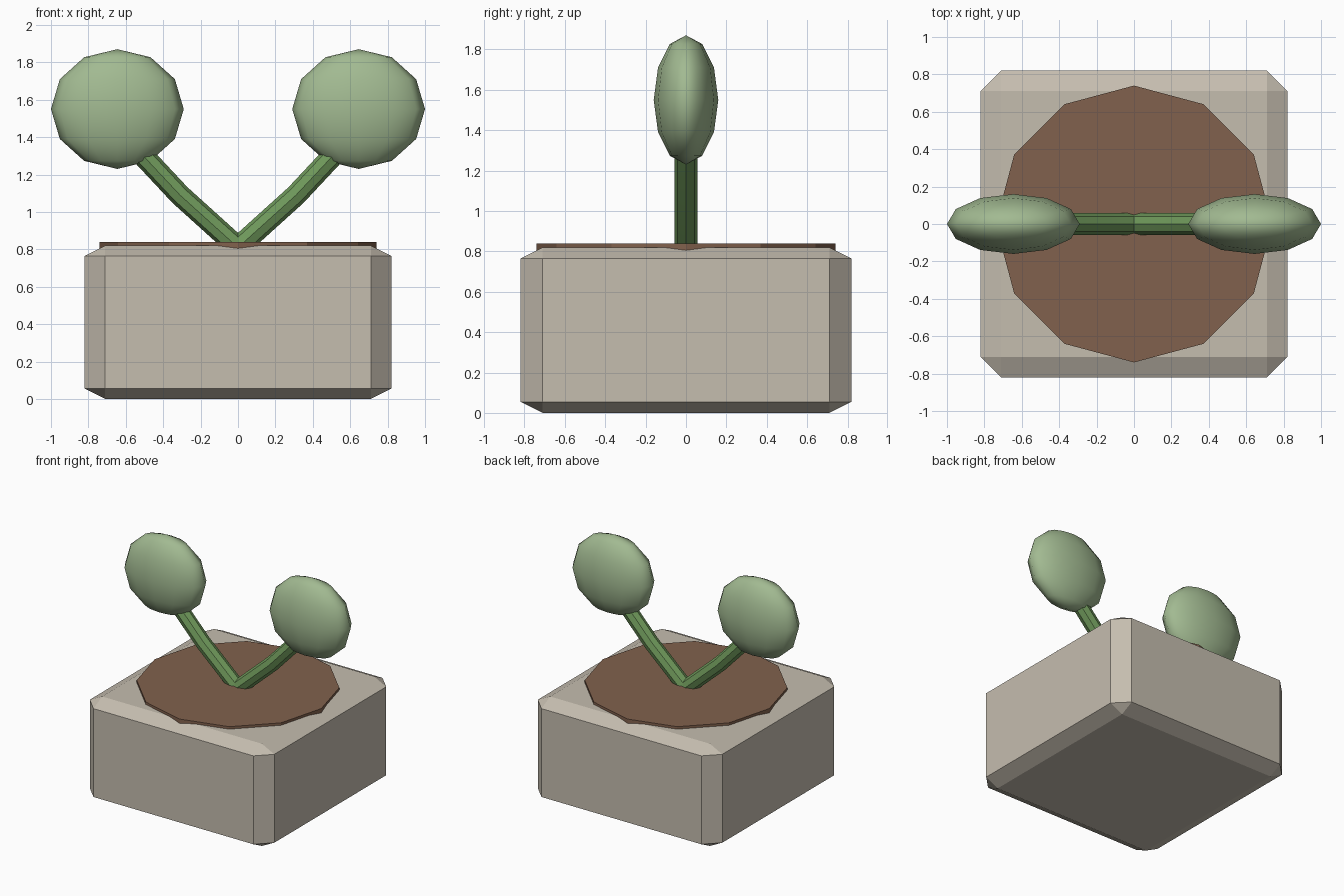
import bpy
import math

cube = bpy.data.objects.get("Cube")
if cube:
    bpy.data.objects.remove(cube, do_unlink=True)


def material(name, rgb):
    mat = bpy.data.materials.new(name)
    mat.use_nodes = True
    color = (*rgb, 1)
    mat.diffuse_color = color
    mat.node_tree.nodes["Principled BSDF"].inputs["Base Color"].default_value = color
    return mat


def finish(name, mat, smooth=False):
    obj = bpy.context.object
    obj.name = name
    obj.data.materials.append(mat)
    if smooth:
        bpy.ops.object.shade_smooth_by_angle(angle=math.radians(40))
    return obj


stone = material("warm stone", (0.56, 0.51, 0.43))
earth = material("brown soil", (0.22, 0.12, 0.074))
stem_green = material("stem green", (0.16, 0.32, 0.105))
leaf_green = material("pale leaf green", (0.36, 0.49, 0.285))

# Square planter: chamfered cube, then flattened so the chamfers flatten too
bpy.ops.mesh.primitive_cube_add(size=1.64, location=(0, 0, 0.41))
planter = finish("planter", stone)
bevel = planter.modifiers.new("chamfer", 'BEVEL')
bevel.width = 0.11
bevel.segments = 1
planter.scale.z = 0.5
flat = planter.scale.z
planter.scale.z = flat

# Soil disc, slightly proud of the planter rim
bpy.ops.mesh.primitive_cylinder_add(vertices=12, radius=0.74, depth=0.1, location=(0, 0, 0.79))
finish("soil", earth)

# Two mirrored stems, each with a flattened round leaf
for side, label in ((1, "left"), (-1, "right")):
    curve = bpy.data.curves.new(label + "_stem", 'CURVE')
    curve.dimensions = '3D'
    curve.bevel_depth = 0.058
    curve.bevel_resolution = 2
    curve.use_fill_caps = True
    spline = curve.splines.new('POLY')
    path = [(0, 0.81), (0.31, 1.09), (0.6, 1.4)]
    spline.points.add(len(path) - 1)
    for point, (x, z) in zip(spline.points, path):
        point.co = (side * x, 0, z, 1)
    stem = bpy.data.objects.new(label + "_stem", curve)
    bpy.context.collection.objects.link(stem)
    bpy.ops.object.select_all(action='DESELECT')
    bpy.context.view_layer.objects.active = stem
    stem.select_set(True)
    bpy.ops.object.convert(target='MESH')
    finish(label + "_stem", stem_green, True)

    bpy.ops.mesh.primitive_uv_sphere_add(segments=12, ring_count=6, radius=1,
                                         location=(side * 0.645, 0, 1.55))
    leaf = finish(label + "_leaf", leaf_green)
    leaf.scale = (0.355, 0.16, 0.32)
    bpy.ops.object.shade_smooth()
